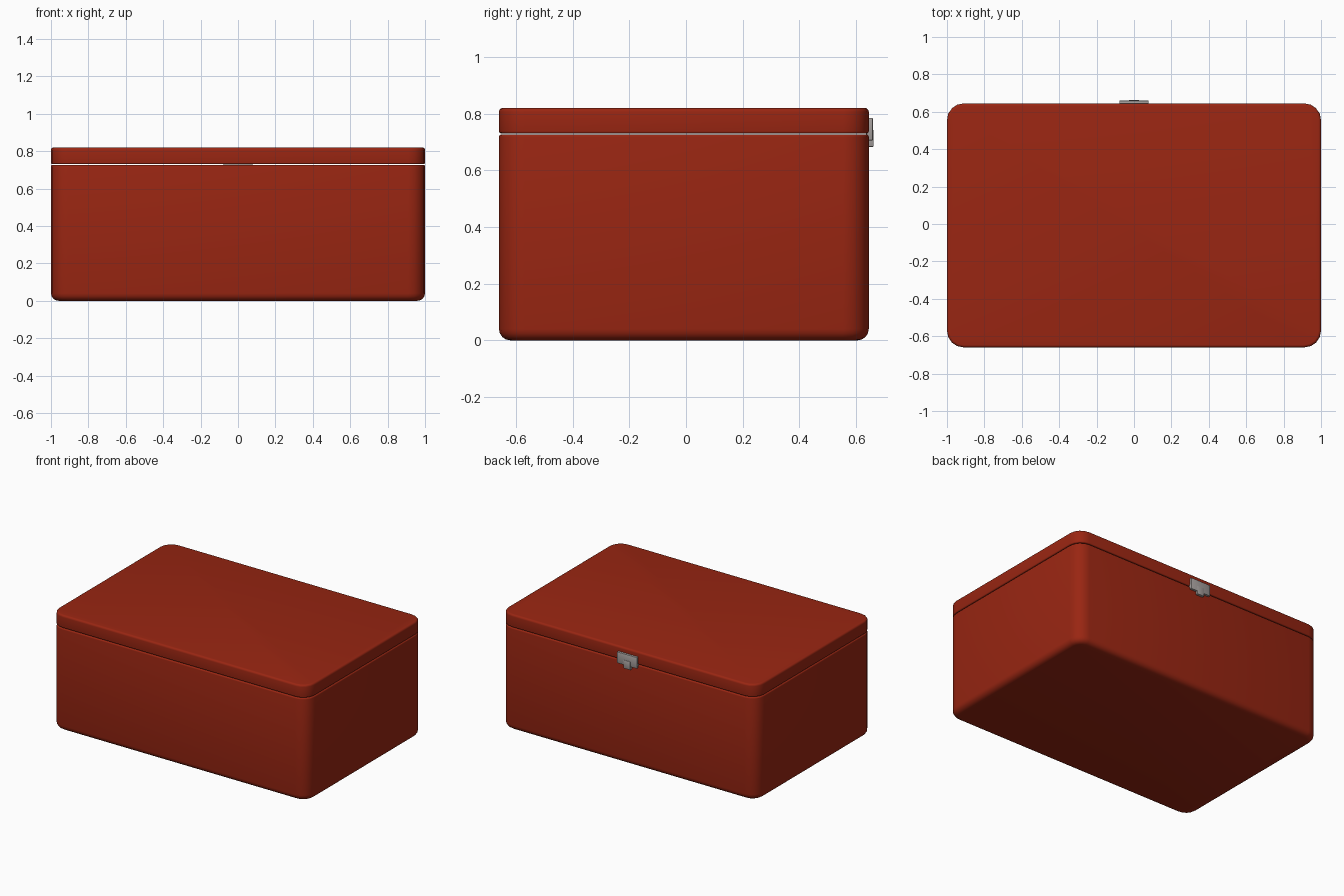
import bpy, bmesh, math

if "Cube" in bpy.data.objects:
    bpy.data.objects.remove(bpy.data.objects["Cube"])

CY = -0.0075            # box centre in y (latch sticks out at the back)
HX, HY = 1.0, 0.6525    # half sizes


def material(name, rgb):
    m = bpy.data.materials.new(name)
    m.diffuse_color = (*rgb, 1)
    m.use_nodes = True
    m.node_tree.nodes["Principled BSDF"].inputs["Base Color"].default_value = m.diffuse_color
    return m


RED = material("brick red", (0.32, 0.019, 0.006))
GREY = material("latch grey", (0.38, 0.35, 0.34))


def finish(bm, name, mat, angle):
    bmesh.ops.recalc_face_normals(bm, faces=bm.faces)
    me = bpy.data.meshes.new(name)
    bm.to_mesh(me)
    bm.free()
    me.materials.append(mat)
    ob = bpy.data.objects.new(name, me)
    bpy.context.collection.objects.link(ob)
    bpy.ops.object.select_all(action='DESELECT')
    ob.select_set(True)
    bpy.context.view_layer.objects.active = ob
    bpy.ops.object.shade_smooth_by_angle(angle=math.radians(angle))
    return ob


def ring(bm, inset, z, radius, seg):
    """Rounded rectangle outline, pulled in by inset."""
    r = radius - inset
    verts = []
    for i, (sx, sy) in enumerate([(1, 1), (-1, 1), (-1, -1), (1, -1)]):
        for k in range(seg + 1):
            a = math.pi / 2 * (i + k / seg)
            verts.append(bm.verts.new((sx * (HX - radius) + r * math.cos(a),
                                       CY + sy * (HY - radius) + r * math.sin(a), z)))
    return verts


def rounded_box(name, z0, z1, bottom, top, radius, seg, steps=4):
    profile = []
    for k in range(steps + 1):
        a = math.pi / 2 * k / steps
        profile.append((bottom * (1 - math.sin(a)), z0 + bottom * (1 - math.cos(a))))
    for k in range(steps + 1):
        a = math.pi / 2 * k / steps
        profile.append((top * (1 - math.cos(a)), z1 - top * (1 - math.sin(a))))
    bm = bmesh.new()
    rings = [ring(bm, i, z, radius, seg) for i, z in profile]
    n = len(rings[0])
    for a, b in zip(rings, rings[1:]):
        for j in range(n):
            bm.faces.new((a[j], a[(j + 1) % n], b[(j + 1) % n], b[j]))
    bm.faces.new(rings[0])
    bm.faces.new(rings[-1])
    return finish(bm, name, RED, 40)


def plate(name, x, y0, y1, z0, z1, bevel):
    bm = bmesh.new()
    bmesh.ops.create_cube(bm, size=1)
    for v in bm.verts:
        v.co = (v.co.x * 2 * x, (y0 + y1) / 2 + v.co.y * (y1 - y0),
                (z0 + z1) / 2 + v.co.z * (z1 - z0))
    bmesh.ops.bevel(bm, geom=bm.edges[:], offset=bevel, segments=2,
                    profile=0.5, affect='EDGES')
    return finish(bm, name, GREY, 30)


# box body and lid, with a fine seam between them
rounded_box("box_body", 0.0, 0.726, 0.04, 0.008, 0.09, 4)
rounded_box("box_lid", 0.73, 0.82, 0.008, 0.014, 0.09, 4)

# latch on the back: wide plate on the lid, narrow tongue and catch below
plate("latch_plate", 0.078, 0.635, 0.660, 0.705, 0.785, 0.004)
plate("latch_tongue", 0.028, 0.635, 0.6625, 0.683, 0.742, 0.003)
